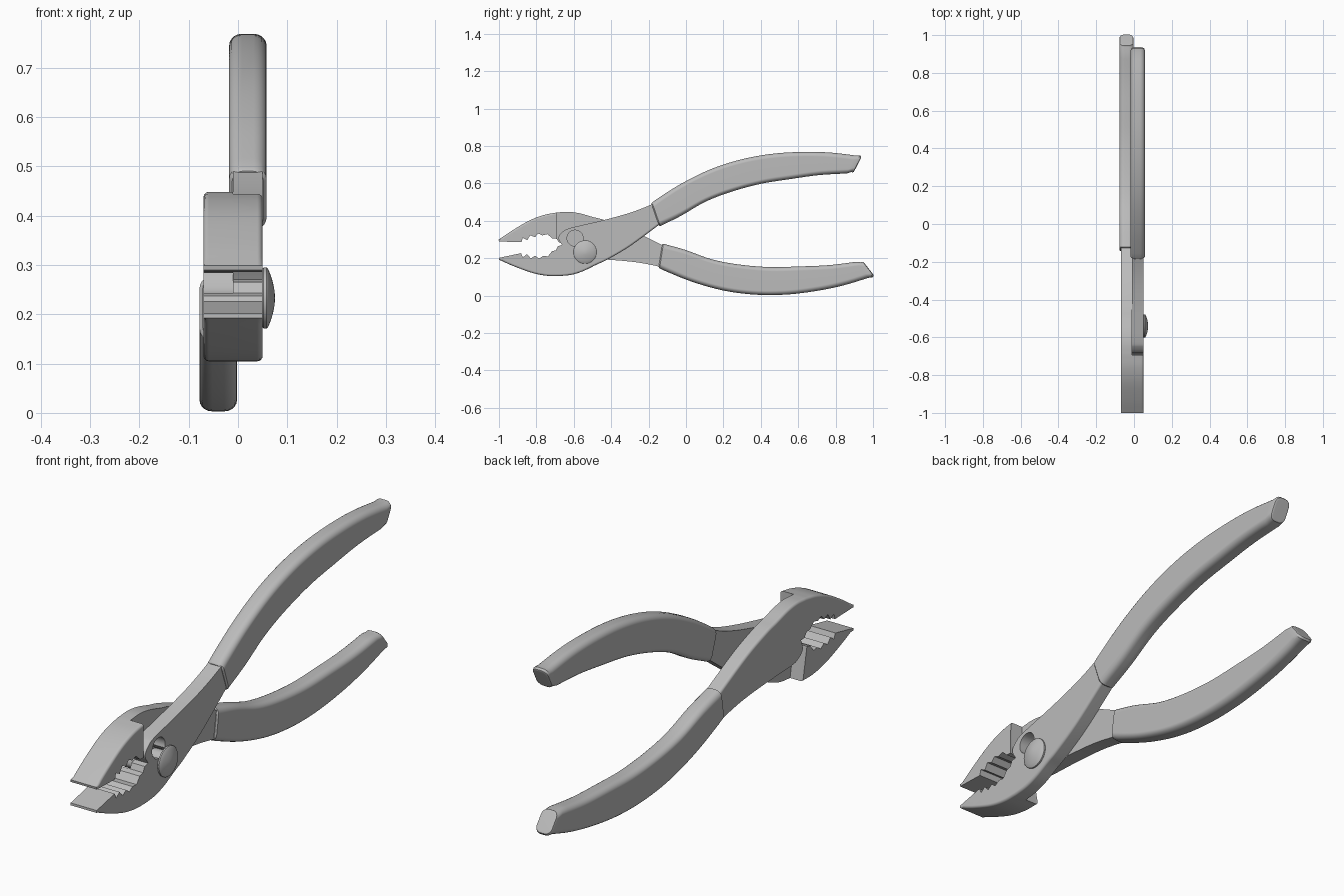
import bpy, bmesh, math
from mathutils import Vector

if "Cube" in bpy.data.objects:
    bpy.data.objects.remove(bpy.data.objects["Cube"])

steel = bpy.data.materials.new("plain_grey")
steel.use_nodes = True
GREY = (0.5, 0.5, 0.5, 1)
steel.diffuse_color = GREY
steel.node_tree.nodes["Principled BSDF"].inputs["Base Color"].default_value = GREY

# The two halves mirror each other across a slightly tilted axis and a middle plane
AXIS_POINT = Vector((-0.15, 0.323))
TILT = math.radians(5.2)
AXIS = Vector((math.cos(TILT), math.sin(TILT)))
SLIDE = 0.008
MID_X = -0.01
PIVOT, SPARE = Vector((-0.54, 0.233)), Vector((-0.593, 0.307))
ROUND = 0.011


def place(x, p, flip):
    """Put profile point p (y, z) at depth x, or at its mirrored spot."""
    p = Vector(p)
    if flip:
        d = p - AXIS_POINT
        p = AXIS_POINT + (2 * d.dot(AXIS) + SLIDE) * AXIS - d
        x = 2 * MID_X - x
    return (x, p.x, p.y)


def curve(points, steps=5):
    """Smooth curve through the points."""
    pts = [Vector(p) for p in points]
    ext = [2 * pts[0] - pts[1]] + pts + [2 * pts[-1] - pts[-2]]
    out = []
    for a, b, c, d in zip(ext, ext[1:], ext[2:], ext[3:]):
        for i in range(steps):
            t = i / steps
            out.append(0.5 * (2 * b + (c - a) * t + (2 * a - 5 * b + 4 * c - d) * t * t
                              + (3 * b - a - 3 * c + d) * t ** 3))
    return out + [pts[-1]]


def arc(center, radius, start, end, n=28):
    angles = [start + (end - start) * i / n for i in range(n + 1)]
    return [center + radius * Vector((math.cos(a), math.sin(a))) for a in angles]


def circle(center, radius, n=40):
    return arc(center, radius, 0, 2 * math.pi, n)[:-1]


def finish(name, bm):
    bmesh.ops.recalc_face_normals(bm, faces=bm.faces)
    mesh = bpy.data.meshes.new(name)
    bm.to_mesh(mesh)
    bm.free()
    mesh.materials.append(steel)
    obj = bpy.data.objects.new(name, mesh)
    bpy.context.collection.objects.link(obj)
    bpy.ops.object.select_all(action="DESELECT")
    obj.select_set(True)
    bpy.context.view_layer.objects.active = obj
    bpy.ops.object.shade_smooth_by_angle(angle=math.radians(35))
    obj.modifiers.new("weighted", "WEIGHTED_NORMAL").keep_sharp = True


def add_walls(bm, rings):
    """Join successive rings of points and return their first and last loops."""
    loops = [[bm.verts.new(p) for p in ring] for ring in rings]
    n = len(loops[0])
    for a, b in zip(loops, loops[1:]):
        for i in range(n):
            j = (i + 1) % n
            bm.faces.new((a[i], a[j], b[j], b[i]))
    return loops[0], loops[-1]


def loft(name, rings):
    bm = bmesh.new()
    for cap in add_walls(bm, rings):
        bm.faces.new(cap)
    finish(name, bm)


def inset(profile, count, amount):
    """Move the first points of a profile inwards, except the very first."""
    out = [Vector(p) for p in profile]
    for i in range(1, count):
        along = Vector(profile[min(i + 1, count - 1)]) - Vector(profile[i - 1])
        out[i] += Vector((-along.y, along.x)).normalized() * amount
    return out


def prism(name, profile, outer, flip, rounded, hole=()):
    """Plate from the middle plane to the outer side, with a rounded outer rim."""
    bm = bmesh.new()
    sign = 1 if outer > MID_X else -1
    rings = [[place(MID_X, p, flip) for p in profile]]
    for k in range(5):
        a = math.pi / 2 * k / 4
        x = outer - sign * ROUND * (1 - math.sin(a))
        shape = inset(profile, rounded, ROUND * (1 - math.cos(a)))
        rings.append([place(x, p, flip) for p in shape])
    rims = [add_walls(bm, rings)]
    if hole:
        rims.append(add_walls(bm, [[place(x, p, flip) for p in hole] for x in (MID_X, outer)]))
    for end in (0, 1):
        edges = [bm.edges.get((r[end][i - 1], r[end][i])) for r in rims for i in range(len(r[end]))]
        bmesh.ops.triangle_fill(bm, use_beauty=True, use_dissolve=False,
                                edges=edges, normal=(1, 0, 0))
    finish(name, bm)


# Shared profiles of one half (y, z)
jaw_back = curve([(-1, 0.192), (-0.92, 0.157), (-0.82, 0.121), (-0.74, 0.106), (-0.67, 0.105)])
throat = curve([(-0.67, 0.105), (-0.61, 0.112), (-0.55, 0.131), (-0.48, 0.165), (-0.42, 0.193),
                (-0.3, 0.264), (-0.14, 0.382), (-0.08, 0.43)])
shank_top = curve([(-0.12, 0.52), (-0.19, 0.485), (-0.3, 0.443), (-0.44, 0.404), (-0.61, 0.364),
                   (-0.655, 0.345), (-0.682, 0.31), (-0.663, 0.27)])
teeth = [(-0.685, 0.265), (-0.695, 0.243), (-0.717, 0.237), (-0.738, 0.21), (-0.765, 0.212),
         (-0.786, 0.198), (-0.807, 0.214), (-0.83, 0.199), (-0.85, 0.222), (-0.872, 0.205),
         (-0.882, 0.227), (-1, 0.202)]
grip_top = curve([(-0.187, 0.496), (-0.03, 0.596), (0.13, 0.675), (0.29, 0.727), (0.45, 0.757),
                  (0.61, 0.768), (0.77, 0.765), (0.941, 0.745)])
grip_bottom = curve([(-0.143, 0.37), (-0.03, 0.425), (0.1, 0.5), (0.235, 0.553), (0.396, 0.597),
                     (0.556, 0.623), (0.717, 0.645), (0.894, 0.655)])

# Two-position slot: two overlapping round holes joined by a neck
toward = SPARE - PIVOT
heading, neck = math.atan2(toward.y, toward.x), math.radians(34)
slot = (arc(PIVOT, 0.043, heading + neck, heading + 2 * math.pi - neck)
        + arc(SPARE, 0.043, heading + math.pi + neck, heading + 3 * math.pi - neck))


def grip_ring(top, bottom, flip, shrink=0.0, shift=0.0):
    """Rounded-rectangle section between a top and a bottom point."""
    center, half = (top + bottom) / 2, (top - bottom).length / 2 - shrink
    up = (top - bottom).normalized()
    along = Vector((up.y, -up.x)) * shift
    width, r = 0.038 - shrink, 0.026 - shrink / 2
    ring = []
    for quarter, (sx, sz) in enumerate(((1, 1), (-1, 1), (-1, -1), (1, -1))):
        for k in range(6):
            a = math.pi / 2 * (quarter + k / 5)
            x = 0.02 + sx * (width - r) + r * math.cos(a)
            h = sz * (half - r) + r * math.sin(a)
            ring.append(place(x, center + up * h + along, flip))
    return ring


def make_half(flip, lever, jaw, grip, hole=()):
    # Flat lever with its side of the jaw
    outline = jaw_back + throat[1:] + shank_top + teeth
    prism(lever, outline, 0.05, flip, len(jaw_back + throat) - 1, hole)
    # Thick part of the jaw that crosses the middle plane
    prism(jaw, jaw_back + teeth[1:], -0.07, flip, len(jaw_back))
    # Padded grip with softened ends
    pairs = list(zip(grip_top, grip_bottom))
    first, last = pairs[0], pairs[-1]
    rings = [grip_ring(*first, flip, 0.006), grip_ring(*first, flip, 0, 0.006)]
    rings += [grip_ring(t, b, flip) for t, b in pairs[1:-1]]
    rings += [grip_ring(*last, flip, 0, -0.012), grip_ring(*last, flip, 0.003, -0.003),
              grip_ring(*last, flip, 0.009)]
    loft(grip, rings)


make_half(False, "front_lever", "lower_jaw", "upper_grip", slot)
make_half(True, "back_lever", "upper_jaw", "lower_grip")

# Pivot pin with a shaft and a domed head
head = [(0.05, 0.06), (0.052, 0.062), (0.058, 0.062), (0.061, 0.059), (0.066, 0.047),
        (0.071, 0.031), (0.074, 0.015), (0.075, 0.004)]
shaft = [(MID_X - 0.01, 0.036), (0.052, 0.036)]
for name, rows in (("pin_head", head), ("pin_shaft", shaft)):
    loft(name, [[place(x, p, False) for p in circle(PIVOT, r)] for x, r in rows])
